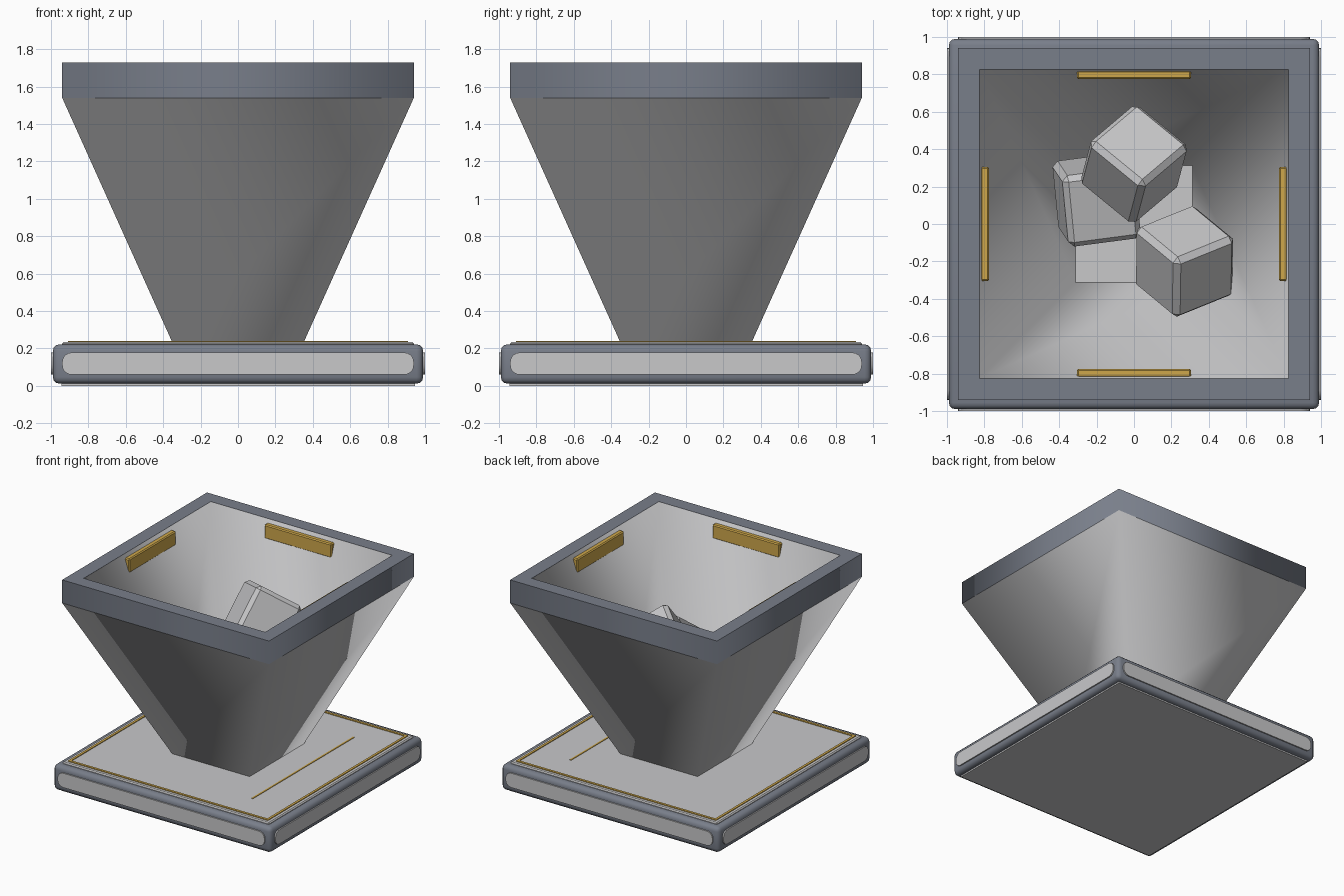
import bpy, bmesh, math
from mathutils import Matrix, Vector

if "Cube" in bpy.data.objects:
    bpy.data.objects.remove(bpy.data.objects["Cube"])


def material(name, color):
    m = bpy.data.materials.new(name)
    m.diffuse_color = (*color, 1)
    m.use_nodes = True
    m.node_tree.nodes["Principled BSDF"].inputs["Base Color"].default_value = m.diffuse_color
    return m


LIGHT = material("light_grey", (0.58, 0.58, 0.59))
FRAME = material("slate_blue_grey", (0.19, 0.21, 0.255))
GOLD = material("gold", (0.62, 0.39, 0.07))


def finish(bm, name, mat, smooth_angle=None):
    bmesh.ops.recalc_face_normals(bm, faces=bm.faces[:])
    mesh = bpy.data.meshes.new(name)
    bm.to_mesh(mesh)
    bm.free()
    mesh.materials.append(mat)
    ob = bpy.data.objects.new(name, mesh)
    bpy.context.collection.objects.link(ob)
    if smooth_angle:
        bpy.ops.object.select_all(action='DESELECT')
        ob.select_set(True)
        bpy.context.view_layer.objects.active = ob
        bpy.ops.object.shade_smooth_by_angle(angle=math.radians(smooth_angle))
    return ob


def box(name, lo, hi, mat, bevel=0, seg=1, axis=None, smooth=None):
    """Box between two corners; bevels every edge, or only those along one axis."""
    lo, hi = Vector(lo), Vector(hi)
    bm = bmesh.new()
    bmesh.ops.create_cube(bm, size=1)
    bmesh.ops.scale(bm, vec=hi - lo, verts=bm.verts)
    bmesh.ops.translate(bm, vec=(lo + hi) / 2, verts=bm.verts)
    if bevel:
        edges = [e for e in bm.edges if axis is None or
                 abs(e.verts[0].co[axis] - e.verts[1].co[axis]) > 1e-5]
        bmesh.ops.bevel(bm, geom=edges, offset=bevel, segments=seg,
                        profile=0.5, affect='EDGES')
    return finish(bm, name, mat, smooth)


def square_sleeve(name, profile, mat):
    """Closed (half_width, z) profile swept round a square, corners softly shaded."""
    bm = bmesh.new()
    rings = [[bm.verts.new((sx * h, sy * h, z))
              for sx, sy in ((-1, -1), (1, -1), (1, 1), (-1, 1))] for h, z in profile]
    for i, ring in enumerate(rings):
        nxt = rings[(i + 1) % len(rings)]
        for k in range(4):
            j = (k + 1) % 4
            bm.faces.new((ring[k], ring[j], nxt[j], nxt[k]))
    for f in bm.faces:
        f.smooth = True
    for e in bm.edges:
        e.smooth = abs(e.verts[0].co.z - e.verts[1].co.z) > 1e-5
    return finish(bm, name, mat)


def turn(ob, k):
    ob.data.transform(Matrix.Rotation(k * math.pi / 2, 4, 'Z'))


# Base slab with thin top and bottom plates
box("base_body", (-0.99, -0.99, 0.012), (0.99, 0.99, 0.222), FRAME, 0.035, 3, smooth=40)
box("base_top_plate", (-0.94, -0.94, 0.20), (0.94, 0.94, 0.235), LIGHT, 0.008)
box("base_bottom_plate", (-0.945, -0.945, 0.0), (0.945, 0.945, 0.03), LIGHT)

# Parts repeated on all four sides
for k in range(4):
    turn(box(f"side_panel_{k}", (-0.94, -1.0, 0.06), (0.94, -0.95, 0.178), LIGHT,
             0.05, 5, axis=1, smooth=40), k)
    turn(box(f"gold_border_{k}", (-0.91, -0.91, 0.23), (0.91, -0.89, 0.241), GOLD), k)
    turn(box(f"rim_bar_{k}", (-0.305, -0.82, 1.585), (0.305, -0.775, 1.70), GOLD, 0.008), k)

# Single accent line on the top plate
box("gold_line", (0.583, -0.66, 0.23), (0.597, 0.66, 0.239), GOLD)

# Square hopper and its rim
square_sleeve("hopper", [(0.35, 0.23), (0.94, 1.54), (0.825, 1.729), (0.31, 0.23)], LIGHT)
square_sleeve("rim", [(0.94, 1.54), (0.94, 1.73), (0.825, 1.73), (0.825, 1.54)], FRAME)

# Loose blocks tumbled in the hopper: centre, first edge direction, up direction
BLOCKS = [
    ((0.0, 0.32, 1.20), (0.25, 0.21, -0.20), (0.06, 0.225, 0.317)),
    ((0.27, -0.20, 0.88), (0.32, 0.13, -0.188), (0.005, 0.32, 0.229)),
    ((-0.20, 0.13, 0.74), (0.38, 0.05, -0.05), (0.06, -0.09, 0.37)),
]
for i, (centre, edge, up) in enumerate(BLOCKS):
    z = Vector(up).normalized()
    y = z.cross(Vector(edge)).normalized()
    x = y.cross(z)
    rot = Matrix((x, y, z)).transposed().to_4x4()
    block = box(f"block_{i}", (-0.197,) * 3, (0.197,) * 3, LIGHT, 0.03)
    block.data.transform(Matrix.Translation(centre) @ rot)
